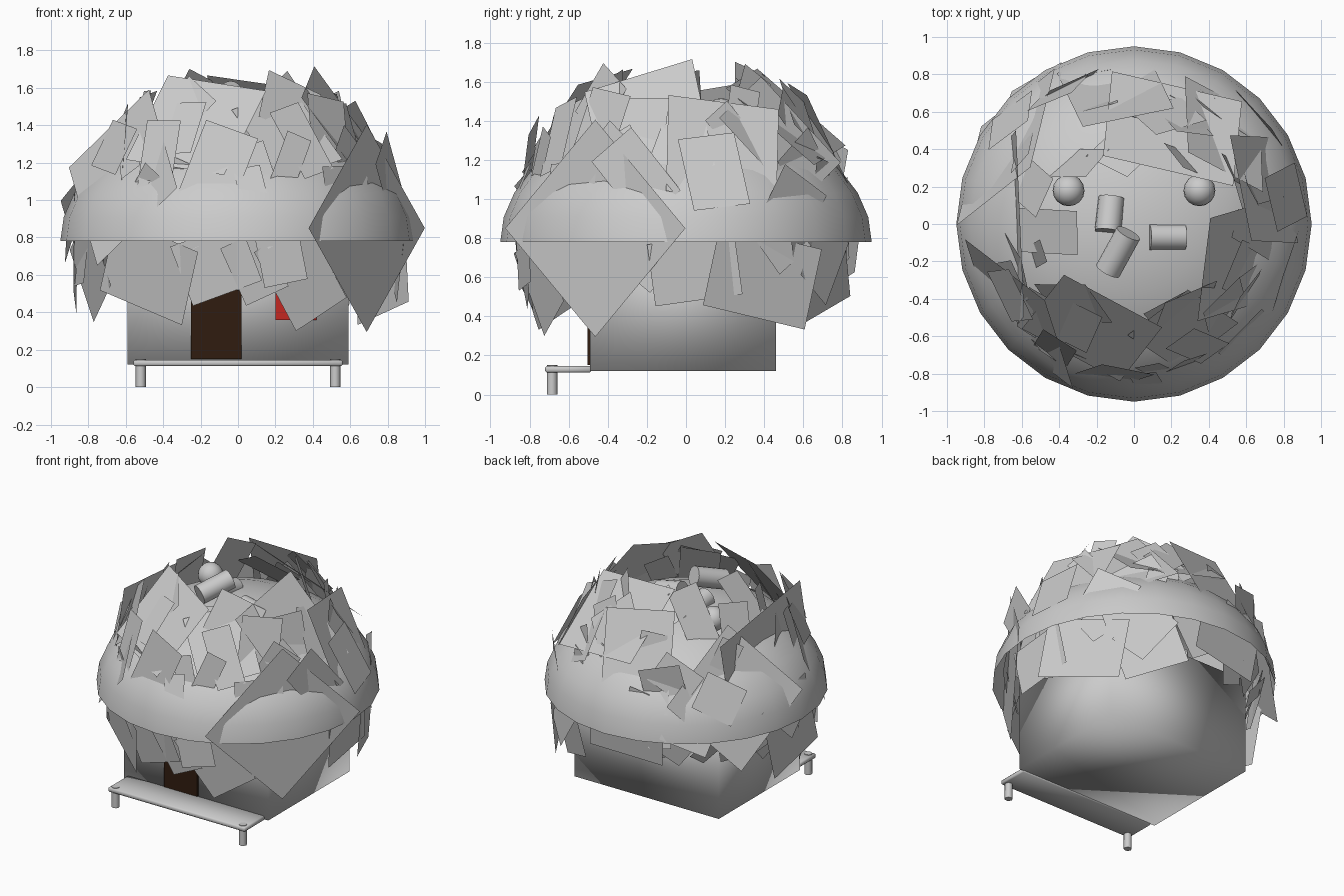
import bpy, bmesh, math, random
from mathutils import Vector, Matrix

if "Cube" in bpy.data.objects:
    bpy.data.objects.remove(bpy.data.objects["Cube"])

random.seed(7)


def finish(bm, name, color=None, smooth=None):
    me = bpy.data.meshes.new(name)
    bm.to_mesh(me)
    bm.free()
    ob = bpy.data.objects.new(name, me)
    bpy.context.collection.objects.link(ob)
    if color:
        mat = bpy.data.materials.new(name + "_paint")
        mat.diffuse_color = color
        mat.use_nodes = True
        mat.node_tree.nodes["Principled BSDF"].inputs["Base Color"].default_value = mat.diffuse_color
        me.materials.append(mat)
    if smooth:
        bpy.ops.object.select_all(action='DESELECT')
        ob.select_set(True)
        bpy.context.view_layer.objects.active = ob
        bpy.ops.object.shade_smooth_by_angle(angle=math.radians(smooth))
    return ob


def box(name, lo, hi, color=None, smooth=None):
    bm = bmesh.new()
    lo, hi = Vector(lo), Vector(hi)
    m = Matrix.Translation((lo + hi) / 2) @ Matrix.Diagonal((*(hi - lo), 1))
    bmesh.ops.create_cube(bm, size=1, matrix=m)
    return finish(bm, name, color, smooth)


def rod(name, a, b, r, segments):
    a, b = Vector(a), Vector(b)
    rot = (b - a).to_track_quat('Z', 'Y').to_matrix().to_4x4()
    bm = bmesh.new()
    bmesh.ops.create_cone(bm, cap_ends=True, segments=segments, radius1=r, radius2=r,
                          depth=(b - a).length, matrix=Matrix.Translation((a + b) / 2) @ rot)
    return finish(bm, name, smooth=50)


# Hut body, door and window
box("hut_body", (-0.59, -0.49, 0.12), (0.59, 0.46, 0.82), smooth=95)
box("door", (-0.25, -0.505, 0.15), (0.02, -0.48, 0.52), (0.03, 0.012, 0.005, 1))
box("window", (0.2, -0.5, 0.36), (0.42, -0.48, 0.58), (0.55, 0.02, 0.015, 1))

# Porch deck and posts
deck = box("porch_deck", (-0.56, -0.72, 0.112), (0.56, -0.485, 0.146), smooth=95)
bev = deck.modifiers.new("edge", 'BEVEL')
bev.width = 0.008
for side in (-1, 1):
    rod("porch_post", (side * 0.52, -0.685, 0), (side * 0.52, -0.685, 0.15), 0.027, 8)

# Roof dome: open upper half of a flattened sphere
bm = bmesh.new()
bmesh.ops.create_uvsphere(bm, u_segments=24, v_segments=16, radius=0.95)
bmesh.ops.delete(bm, geom=[v for v in bm.verts if v.co.z < -0.01], context='VERTS')
for v in bm.verts:
    v.co.z = 0.78 + v.co.z * 0.66 / 0.95
finish(bm, "roof_dome", smooth=60)

# Small balls and stubs on the crown of the roof
for side in (-1, 1):
    bm = bmesh.new()
    bmesh.ops.create_uvsphere(bm, u_segments=16, v_segments=10, radius=0.085,
                              matrix=Matrix.Translation((side * 0.35, 0.18, 1.43)))
    finish(bm, "crown_ball", smooth=60)
rod("crown_stub", (-0.14, -0.25, 1.50), (-0.03, -0.05, 1.57), 0.07, 16)
rod("crown_stub", (0.08, -0.07, 1.42), (0.27, -0.07, 1.38), 0.07, 16)
rod("crown_stub", (-0.12, 0.14, 1.41), (-0.14, -0.04, 1.45), 0.07, 16)


# Leaves: flat four-sided sheets laid around the dome
def leaf_corners(az, r, z, w, h, roll, tilt):
    az, roll, tilt = (math.radians(a) for a in (az, roll, tilt))
    out = Vector((math.cos(az), math.sin(az), 0))
    side = Vector((-math.sin(az), math.cos(az), 0))
    up = Vector((0, 0, 1)) * math.cos(tilt) - out * math.sin(tilt)
    c = out * r + Vector((0, 0, z))
    pts = []
    for sx, sy in ((-1, -1), (1, -1), (1, 1), (-1, 1)):
        x, y = sx * w / 2, sy * h / 2
        pts.append(c + side * (x * math.cos(roll) - y * math.sin(roll))
                   + up * (x * math.sin(roll) + y * math.cos(roll)))
    return pts


def fits(pts):
    return all(abs(p.x) < 1.0 and abs(p.y) < 0.955 and 0.27 < p.z < 1.75 for p in pts)


def add_leaf(bm, az, r, z, w, h, roll, tilt):
    pts = leaf_corners(az, r, z, w, h, roll, tilt)
    while not fits(pts):
        w, h = w * 0.97, h * 0.97
        pts = leaf_corners(az, r, z, w, h, roll, tilt)
    bm.faces.new([bm.verts.new(p) for p in pts])


# azimuth, radius, height, width, length, roll, tilt
big = [
    (-34, 0.83, 0.85, 0.81, 0.81, 45, 0),
    (-142, 0.78, 1.12, 0.68, 0.72, 40, 18),
    (68, 0.55, 1.42, 0.72, 0.60, 12, 48),
    (-112, 0.60, 1.40, 0.60, 0.58, -10, 38),
    (-65, 0.62, 1.35, 0.42, 0.50, 20, 36),
    (-18, 0.60, 1.36, 0.58, 0.68, 20, 32),
    (15, 0.72, 1.25, 0.58, 0.55, -8, 26),
    (-125, 0.83, 0.62, 0.55, 0.42, -20, -8),
    (-66, 0.82, 0.60, 0.34, 0.50, 32, -6),
    (-84, 0.84, 0.64, 0.25, 0.34, 25, -8),
    (-98, 0.84, 0.66, 0.40, 0.34, 20, -8),
    (27, 0.86, 0.60, 0.60, 0.42, -12, -3),
    (3, 0.86, 0.64, 0.45, 0.32, 8, -6),
    (178, 0.87, 0.72, 0.50, 0.55, 15, 0),
    (149, 0.80, 1.02, 0.70, 0.70, 42, 20),
    (98, 0.72, 1.25, 0.50, 0.70, 8, 26),
    (97, 0.85, 0.74, 0.55, 0.28, -5, -8),
    (55, 0.84, 0.66, 0.45, 0.50, 20, -8),
    (45, 0.68, 1.30, 0.50, 0.60, 30, 32),
    (200, 0.84, 0.64, 0.40, 0.45, 30, -8),
]
bm = bmesh.new()
for row in big:
    add_leaf(bm, *row)
add_leaf(bm, 182, 0.63, 1.22, 1.0, 0.5, 6, 5)
finish(bm, "large_leaves")

# Smaller scattered leaves following the rounded outline of the foliage
bm = bmesh.new()
for i in range(85):
    lat = random.uniform(-20, 60)
    rad = random.uniform(0.78, 0.90)
    r = rad * math.cos(math.radians(lat))
    z = 0.88 + rad * math.sin(math.radians(lat)) * 0.85
    add_leaf(bm, i * 137.5, r, z, random.uniform(0.12, 0.34), random.uniform(0.2, 0.45),
             random.uniform(-45, 45), lat * 0.55 + random.uniform(-18, 18))
finish(bm, "small_leaves")
